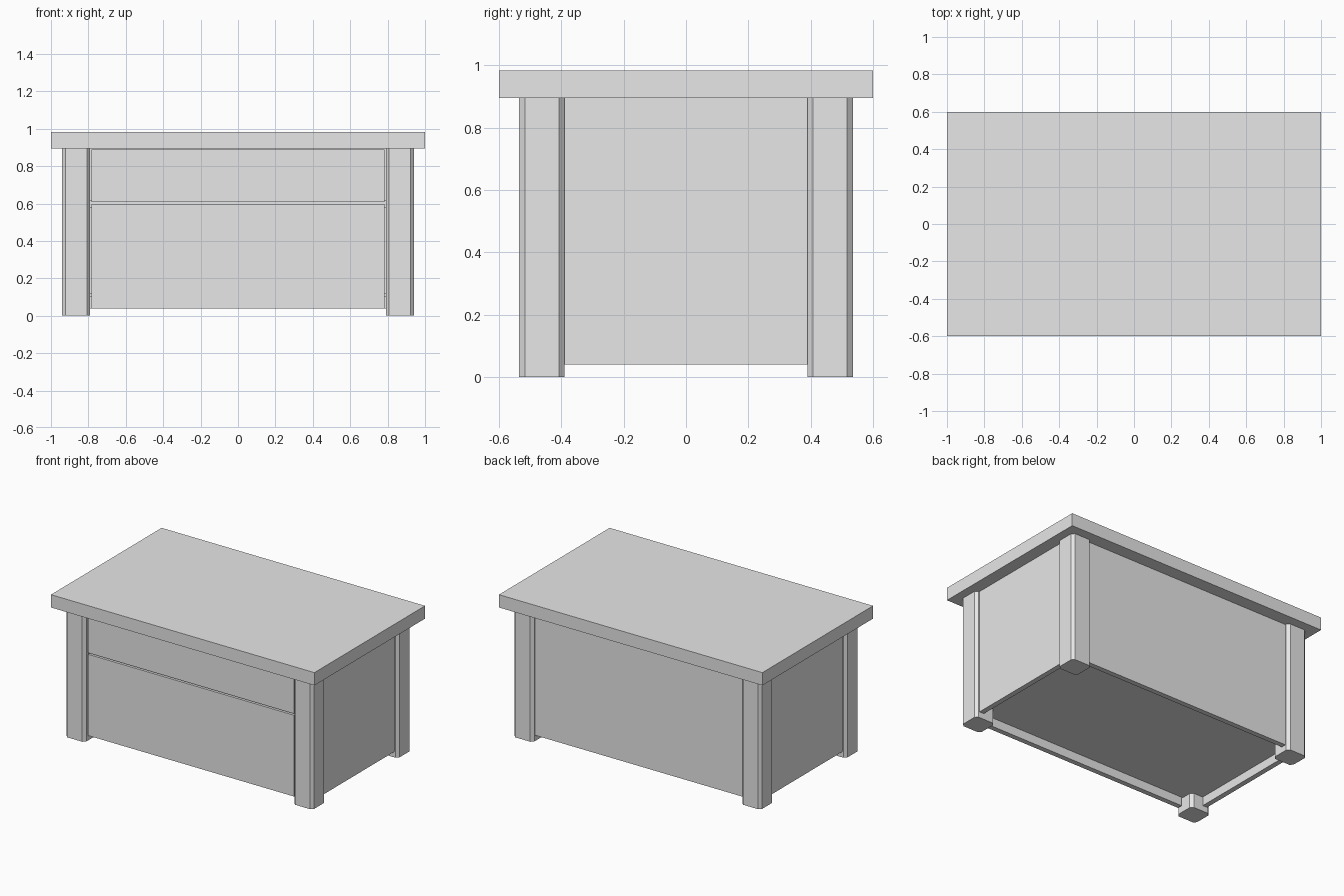
import bpy
import bmesh
from mathutils import Matrix, Vector

cube = bpy.data.objects.get("Cube")
if cube:
    bpy.data.objects.remove(cube, do_unlink=True)

grey = bpy.data.materials.new("plain_grey")
grey.use_nodes = True
grey.diffuse_color = (0.8, 0.8, 0.8, 1)
grey.node_tree.nodes["Principled BSDF"].inputs["Base Color"].default_value = grey.diffuse_color


def box(name, low, high, chamfer=0):
    """Box between two corners, with optional chamfered upright edges."""
    low, high = Vector(low), Vector(high)
    bm = bmesh.new()
    bmesh.ops.create_cube(bm, size=1, matrix=Matrix.Translation((low + high) / 2)
                          @ Matrix.Diagonal((*(high - low), 1)))
    if chamfer:
        upright = [e for e in bm.edges
                   if abs(e.verts[0].co.z - e.verts[1].co.z) > 0.1]
        bmesh.ops.bevel(bm, geom=upright, offset=chamfer, segments=1, affect='EDGES')
    mesh = bpy.data.meshes.new(name)
    bm.to_mesh(mesh)
    bm.free()
    mesh.materials.append(grey)
    obj = bpy.data.objects.new(name, mesh)
    bpy.context.collection.objects.link(obj)
    return obj


UNDER = 0.895    # underside of the table top
BASE = 0.04      # lower edge of the panels
LEG_X, LEG_Y = (0.79, 0.94), (0.39, 0.535)
PANEL_X, PANEL_Y = (0.88, 0.915), (0.475, 0.51)

# Table top
box("table_top", (-1, -0.6, UNDER), (1, 0.6, 0.983))

# Chamfered corner legs
for side, sx in (("left", 1), ("right", -1)):
    for end, sy in (("front", -1), ("back", 1)):
        xs = sorted(sx * v for v in LEG_X)
        ys = sorted(sy * v for v in LEG_Y)
        box(f"{end}_{side}_leg", (xs[0], ys[0], 0), (xs[1], ys[1], UNDER), 0.018)

# Side and back panels
for side, sx in (("left", 1), ("right", -1)):
    xs = sorted(sx * v for v in PANEL_X)
    box(f"{side}_panel", (xs[0], -LEG_Y[0], BASE), (xs[1], LEG_Y[0], UNDER))
box("back_panel", (-LEG_X[0], PANEL_Y[0], BASE), (LEG_X[0], PANEL_Y[1], UNDER))

# Drawer fronts with narrow gaps around them, and the boxes behind
for name, z0, z1 in (("lower_drawer", BASE, 0.598), ("upper_drawer", 0.608, 0.89)):
    box(name + "_front", (-0.782, -PANEL_Y[1], z0), (0.782, -PANEL_Y[0], z1))
    box(name + "_box", (-0.77, -PANEL_Y[0], max(z0 + 0.02, 0.12)), (0.77, 0.4, z1 - 0.04))

# Raised bottom board and the rail between the drawers
box("bottom_board", (-PANEL_X[0], -PANEL_Y[0], 0.1), (PANEL_X[0], PANEL_Y[0], 0.12))
box("drawer_rail", (-LEG_X[0], -PANEL_Y[0], 0.58), (LEG_X[0], -LEG_Y[0], 0.62))
